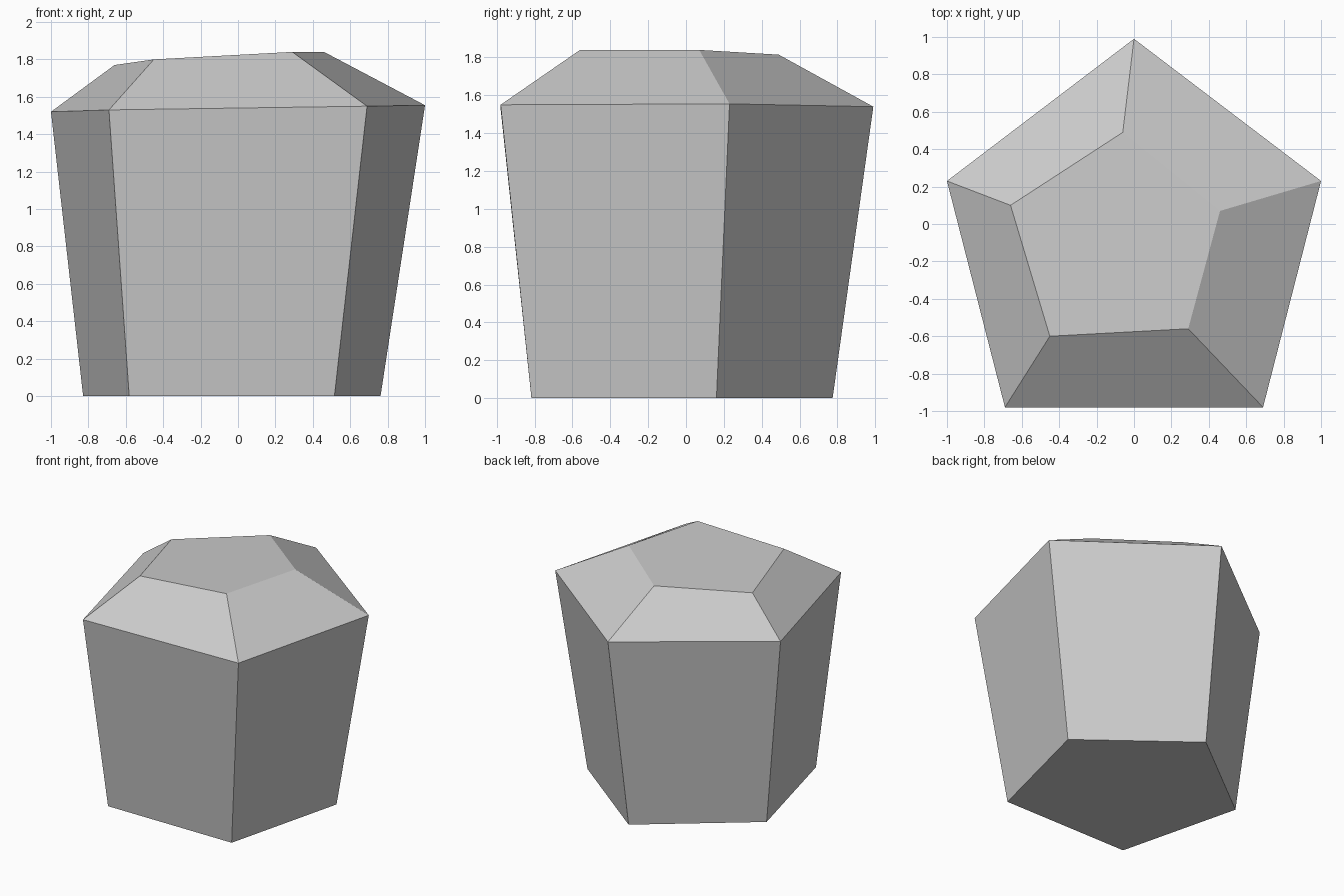
import bpy
import bmesh

cube = bpy.data.objects.get("Cube")
if cube:
    bpy.data.objects.remove(cube, do_unlink=True)

# Stone material
stone = bpy.data.materials.new("stone grey")
stone.use_nodes = True
colour = (0.6, 0.6, 0.6, 1)
stone.diffuse_color = colour
stone.node_tree.nodes["Principled BSDF"].inputs["Base Color"].default_value = colour

# Uneven five-sided rings: widest rim, tapered foot, chamfered crown
rim = [(0, 0.99, 1.54), (-1, 0.23, 1.52), (-0.69, -0.98, 1.53),
       (0.69, -0.98, 1.55), (1, 0.23, 1.555)]
foot = [(x * 0.795 - 0.033, y * 0.808 - 0.025, 0) for x, y, z in rim]
crown = [(-0.06, 0.49, 1.815), (-0.66, 0.10, 1.77), (-0.45, -0.60, 1.80),
         (0.29, -0.56, 1.84), (0.46, 0.07, 1.84)]

# Join the rings with flat faces and close both ends
bm = bmesh.new()
rings = [[bm.verts.new(p) for p in ring] for ring in (foot, rim, crown)]
for low, high in zip(rings, rings[1:]):
    for i in range(len(low)):
        j = (i + 1) % len(low)
        bm.faces.new((low[i], low[j], high[j], high[i]))
bm.faces.new(rings[0][::-1])
bm.faces.new(rings[-1])
bmesh.ops.recalc_face_normals(bm, faces=bm.faces)

mesh = bpy.data.meshes.new("rock")
bm.to_mesh(mesh)
bm.free()
mesh.materials.append(stone)
rock = bpy.data.objects.new("rock", mesh)
bpy.context.collection.objects.link(rock)
